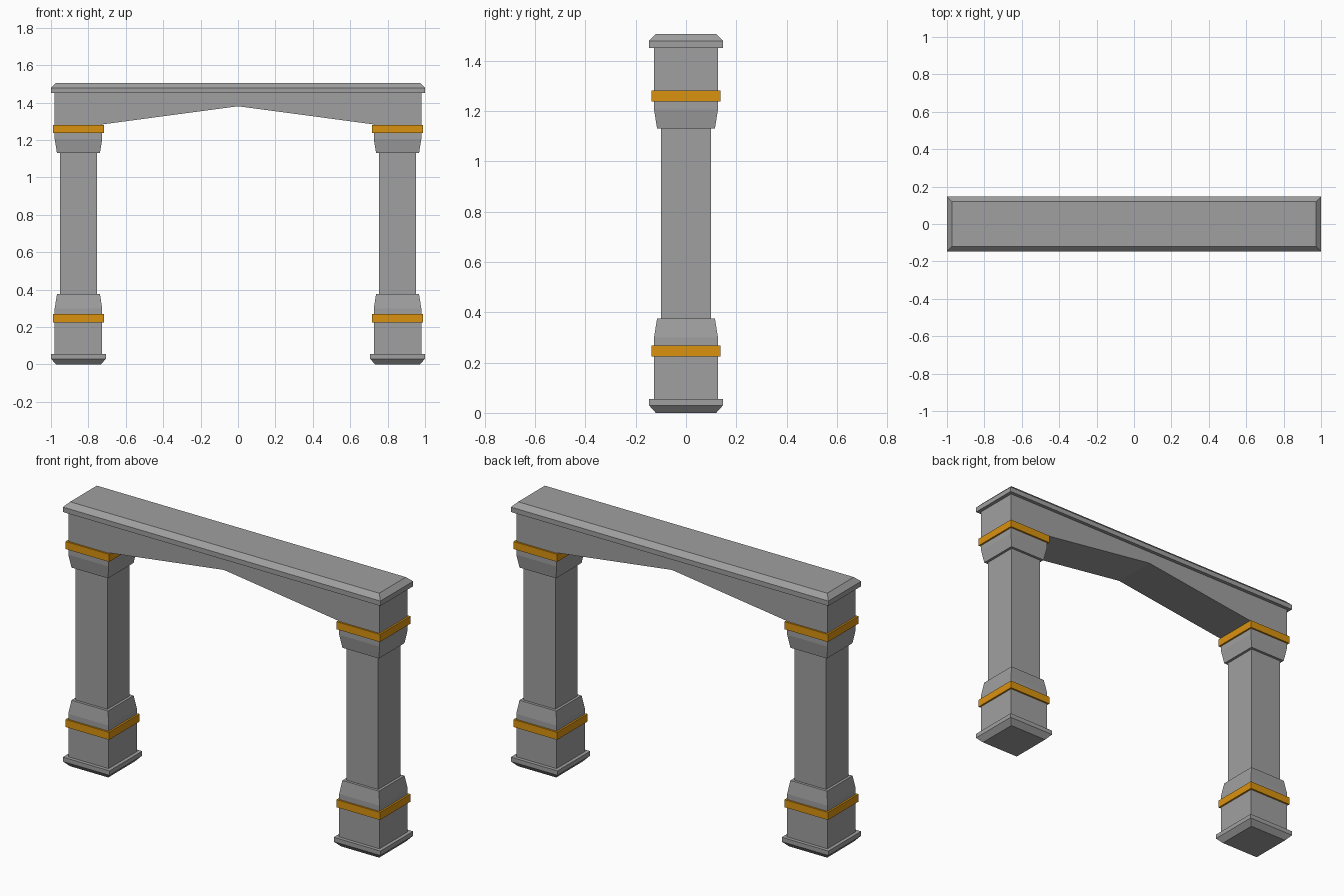
import bpy
import bmesh

cube = bpy.data.objects.get("Cube")
if cube:
    bpy.data.objects.remove(cube, do_unlink=True)


def material(name, color):
    m = bpy.data.materials.new(name)
    m.use_nodes = True
    m.diffuse_color = color
    m.node_tree.nodes["Principled BSDF"].inputs["Base Color"].default_value = color
    return m


stone = material("grey stone", (0.35, 0.35, 0.35, 1))
gold = material("golden trim", (0.70, 0.29, 0.005, 1))


def finish(name, bm, mat):
    bmesh.ops.recalc_face_normals(bm, faces=bm.faces)
    mesh = bpy.data.meshes.new(name)
    bm.to_mesh(mesh)
    bm.free()
    mesh.materials.append(mat)
    obj = bpy.data.objects.new(name, mesh)
    bpy.context.collection.objects.link(obj)
    return obj


def stack(name, x, rings, mat):
    """Rectangular stack: each ring is (half width, half depth, height)."""
    bm = bmesh.new()
    loops = []
    for w, d, z in rings:
        loops.append([bm.verts.new((x + sx * w, sy * d, z))
                      for sx, sy in ((-1, -1), (1, -1), (1, 1), (-1, 1))])
    for a, b in zip(loops, loops[1:]):
        for i in range(4):
            j = (i + 1) % 4
            bm.faces.new((a[i], a[j], b[j], b[i]))
    bm.faces.new(loops[0][::-1])
    bm.faces.new(loops[-1])
    return finish(name, bm, mat)


def square(*profile):
    return [(h, h, z) for h, z in profile]


# Pillars, one on each side
for side, sign in (("left", 1), ("right", -1)):
    x = sign * 0.853
    stack(side + "_foot", x, square((0.12, 0), (0.147, 0.03), (0.147, 0.055)), stone)
    stack(side + "_pedestal", x, square((0.127, 0.055), (0.127, 0.3), (0.115, 0.375)), stone)
    stack(side + "_shaft", x, square((0.1, 0.375), (0.1, 1.13)), stone)
    stack(side + "_capital", x, square((0.115, 1.13), (0.127, 1.205), (0.127, 1.283)), stone)
    for level, z in (("lower", 0.225), ("upper", 1.238)):
        stack(f"{side}_{level}_band", x, square((0.137, z), (0.137, z + 0.043)), gold)

# Lintel with a shallow pointed underside
bm = bmesh.new()
outline = [(-0.98, 1.283), (-0.726, 1.283), (0, 1.38), (0.726, 1.283),
           (0.98, 1.283), (0.98, 1.45), (-0.98, 1.45)]
face = bm.faces.new([bm.verts.new((x, -0.127, z)) for x, z in outline])
extruded = bmesh.ops.extrude_face_region(bm, geom=[face])["geom"]
bmesh.ops.translate(bm, vec=(0, 0.254, 0),
                    verts=[v for v in extruded if isinstance(v, bmesh.types.BMVert)])
finish("lintel", bm, stone)

# Bevelled coping on top
stack("coping", 0, [(1, 0.147, 1.45), (1, 0.147, 1.478), (0.973, 0.12, 1.505)], stone)
